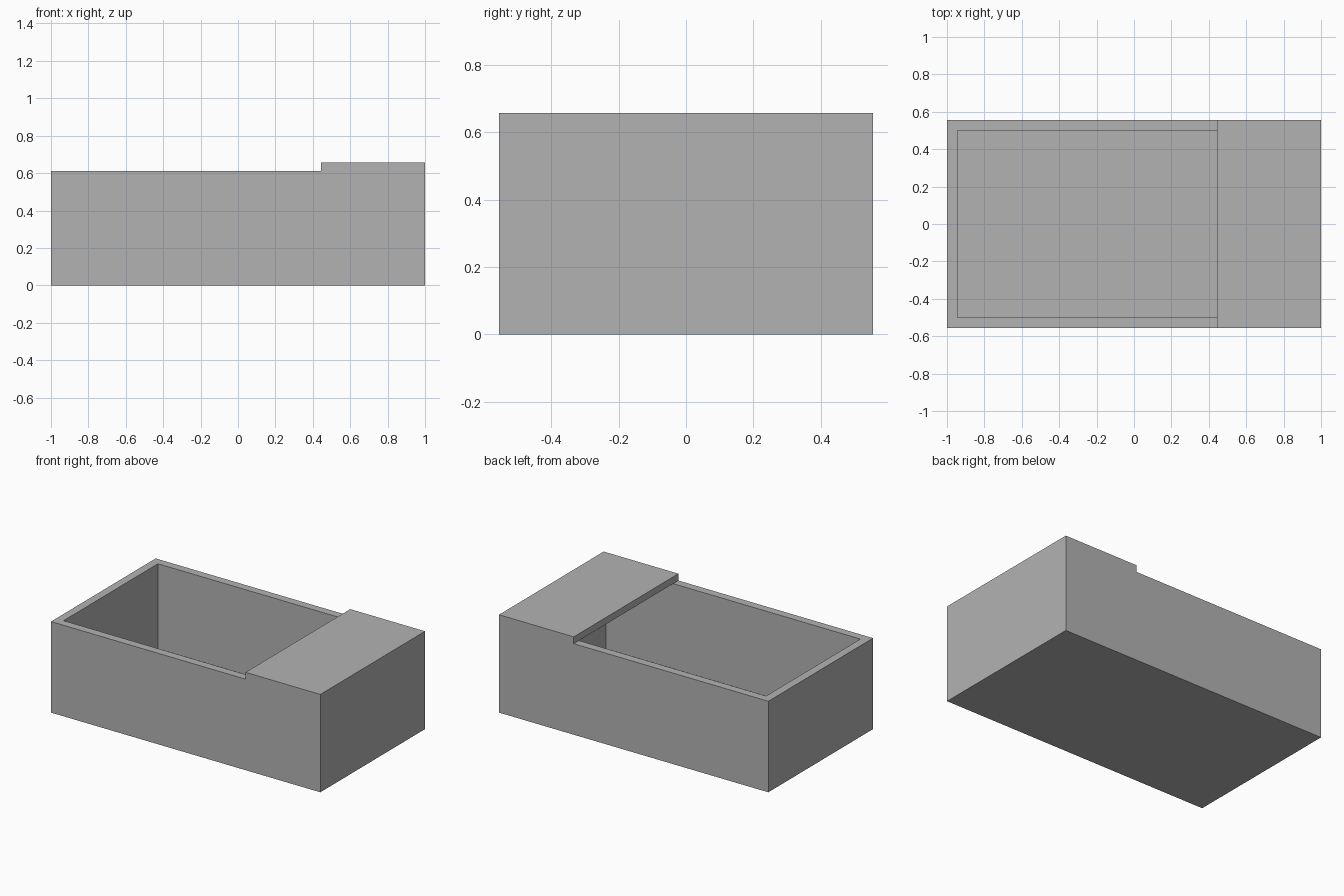
import bpy, bmesh
from mathutils import Matrix, Vector

cube = bpy.data.objects.get("Cube")
if cube:
    bpy.data.objects.remove(cube, do_unlink=True)

LENGTH, WIDTH = 2.0, 1.11
RIM, TOP = 0.611, 0.657      # tray height and overall height
WALL, FLOOR = 0.055, 0.042
COVER_START = 0.445

grey = bpy.data.materials.new("plain grey")
grey.use_nodes = True
colour = (0.45, 0.45, 0.45, 1)
grey.diffuse_color = colour
grey.node_tree.nodes["Principled BSDF"].inputs["Base Color"].default_value = colour


def box(bm, low, high):
    low, high = Vector(low), Vector(high)
    place = Matrix.Translation((low + high) / 2) @ Matrix.Diagonal((*(high - low), 1))
    bmesh.ops.create_cube(bm, size=1, matrix=place)


def finish(bm, name):
    bmesh.ops.recalc_face_normals(bm, faces=bm.faces)
    mesh = bpy.data.meshes.new(name)
    bm.to_mesh(mesh)
    bm.free()
    mesh.materials.append(grey)
    bpy.context.collection.objects.link(bpy.data.objects.new(name, mesh))


# Open tray: inset the top face, then sink it to form the cavity
bm = bmesh.new()
box(bm, (-LENGTH / 2, -WIDTH / 2, 0), (LENGTH / 2, WIDTH / 2, RIM))
bm.normal_update()
top = max(bm.faces, key=lambda f: f.calc_center_median().z)
bmesh.ops.inset_region(bm, faces=[top], thickness=WALL, use_even_offset=True)
opening = bmesh.ops.extrude_discrete_faces(bm, faces=[top])["faces"][0]
bmesh.ops.translate(bm, verts=opening.verts, vec=(0, 0, FLOOR - RIM))
finish(bm, "tray")

# Flat cover plate over one end, resting on the rim
bm = bmesh.new()
box(bm, (COVER_START, -WIDTH / 2, RIM), (LENGTH / 2, WIDTH / 2, TOP))
finish(bm, "end_cover")
